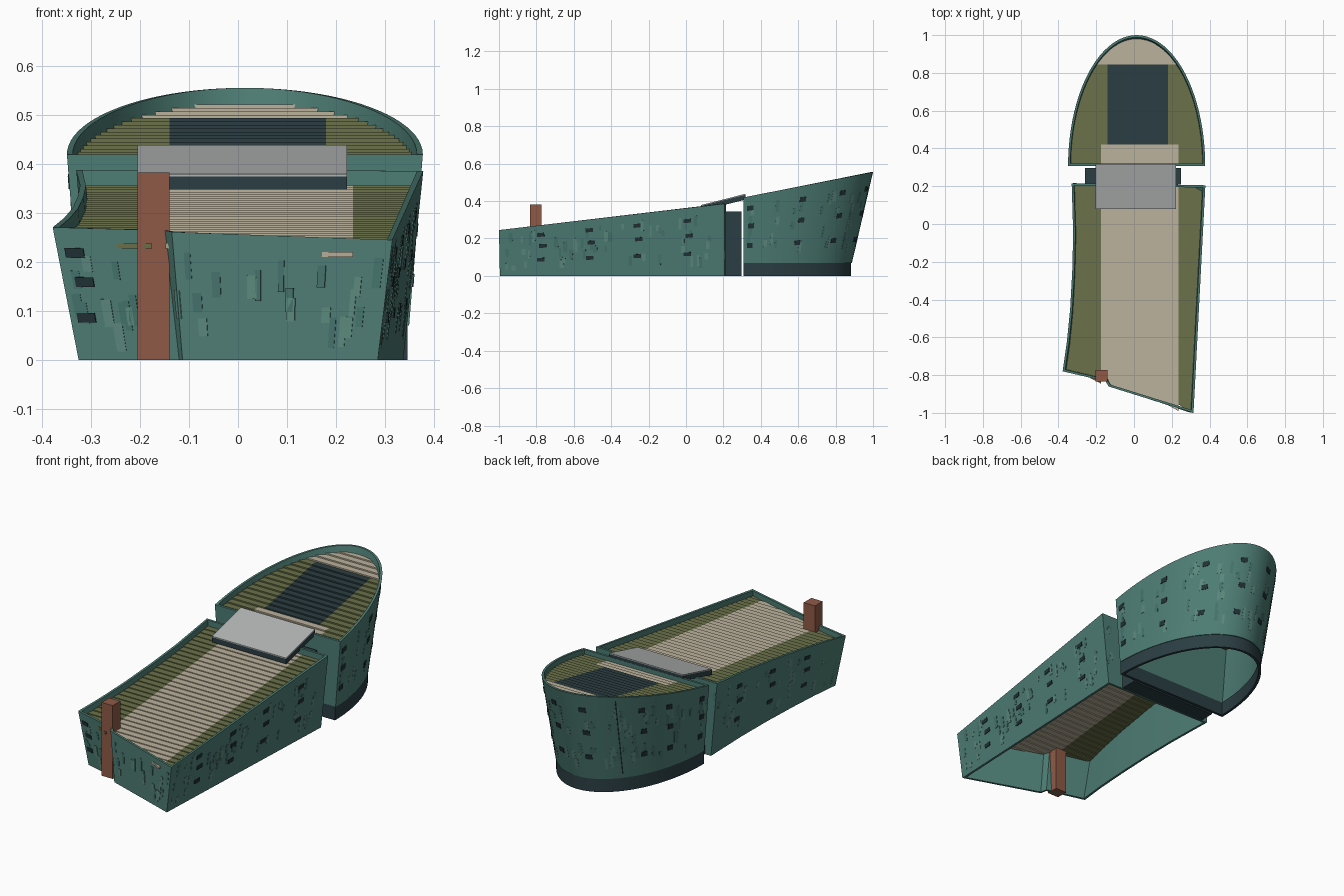
import bpy, bmesh, math, random
from mathutils import Vector

if "Cube" in bpy.data.objects:
    bpy.data.objects.remove(bpy.data.objects["Cube"])
random.seed(4)


def mat(name, c):
    m = bpy.data.materials.new(name)
    m.diffuse_color = (*c, 1)
    m.use_nodes = True
    m.node_tree.nodes["Principled BSDF"].inputs["Base Color"].default_value = m.diffuse_color
    return m


TEAL = mat("teal_cladding", (.075, .205, .175))
LIGHT = mat("light_cladding", (.105, .25, .205))
SHADE = mat("shaded_cladding", (.06, .17, .15))
DARK = mat("dark_slate", (.024, .048, .056))
GLASS = mat("window_dark", (.015, .03, .035))
BEIGE = mat("beige_deck", (.50, .445, .333))
OLIVE = mat("olive_planting", (.147, .165, .067))
BRICK = mat("brick", (.275, .102, .063))
GREY = mat("grey_roof", (.45, .46, .46))


def finish(bm, name, material, smooth=False):
    bmesh.ops.recalc_face_normals(bm, faces=bm.faces[:])
    me = bpy.data.meshes.new(name)
    bm.to_mesh(me)
    bm.free()
    me.materials.append(material)
    if smooth:
        me.shade_smooth()
        me.set_sharp_from_angle(angle=math.radians(30))
    ob = bpy.data.objects.new(name, me)
    bpy.context.collection.objects.link(ob)
    return ob


def prisms(name, material, pieces):
    """Each piece is a pair of matching quads: lower and upper."""
    bm = bmesh.new()
    for lo, hi in pieces:
        a = [bm.verts.new(p) for p in lo]
        b = [bm.verts.new(p) for p in hi]
        bm.faces.new(a[::-1])
        bm.faces.new(b)
        for i in range(4):
            j = (i + 1) % 4
            bm.faces.new((a[i], a[j], b[j], b[i]))
    return finish(bm, name, material)


def box(x0, x1, y0, y1, z0, z1, rise=0):
    q = [(x0, y0, 0), (x1, y0, 0), (x1, y1, rise), (x0, y1, rise)]
    return [(x, y, z + z0) for x, y, z in q], [(x, y, z + z1) for x, y, z in q]


class Shell:
    """Leaning wall ring ruled between a bottom and a top outline."""

    def __init__(self, bottom, top, zb, ztop):
        self.b = [Vector((x, y, zb)) for x, y in bottom]
        self.t = [Vector((x, y, ztop(y))) for x, y in top]
        self.n = len(top)
        self.cum = [0]
        for i in range(self.n):
            self.cum.append(self.cum[-1] + (self.t[(i + 1) % self.n] - self.t[i]).length)
        self.length = self.cum[-1]

    def wall(self, name, material, thick=.012):
        # outer and inner skins, joined at the rims; open underneath
        cols = []
        bm = bmesh.new()
        for i in range(self.n):
            p, c, q = self.t[i - 1], self.t[i], self.t[(i + 1) % self.n]
            d1, d2 = (c - p).to_2d().normalized(), (q - c).to_2d().normalized()
            n1, n2 = Vector((-d1.y, d1.x)), Vector((-d2.y, d2.x))
            o = ((n1 + n2) * thick / (1 + n1.dot(n2))).to_3d()
            cols.append([bm.verts.new(v) for v in (self.b[i], c, c + o, self.b[i] + o)])
        for i in range(self.n):
            a, b = cols[i], cols[(i + 1) % self.n]
            for k in range(4):
                m = (k + 1) % 4
                bm.faces.new((a[k], b[k], b[m], a[m]))
        return finish(bm, name, material, True)

    def pt(self, u, v):
        u %= self.length
        i = max(k for k in range(self.n) if self.cum[k] <= u)
        f = (u - self.cum[i]) / (self.cum[i + 1] - self.cum[i])
        j = (i + 1) % self.n
        return self.b[i].lerp(self.b[j], f).lerp(self.t[i].lerp(self.t[j], f), v)

    def nearest(self, x, y):
        us = [self.length * k / 500 for k in range(500)]
        return min(us, key=lambda u: (self.pt(u, 1).to_2d() - Vector((x, y))).length)

    def patch(self, u, v, w, h, out):
        p0, p1 = self.pt(u, 0), self.pt(u, 1)
        dv = h / (p1 - p0).length / 2
        q = [self.pt(u + a * w / 2, v + b * dv) for a, b in ((-1, -1), (1, -1), (1, 1), (-1, 1))]
        n = (q[1] - q[0]).cross(q[3] - q[0]).normalized()
        return [p - n * .005 for p in q], [p + n * out for p in q]

    def xrange(self, y):
        ring = [b.lerp(t, .92) for b, t in zip(self.b, self.t)]
        ys = [p.y for p in ring]
        y = min(max(y, min(ys) + .002), max(ys) - .002)
        xs = []
        for i in range(self.n):
            a, b = ring[i - 1], ring[i]
            if (a.y - y) * (b.y - y) < 0:
                xs.append(a.x + (b.x - a.x) * (y - a.y) / (b.y - a.y))
        return min(xs) + .004, max(xs) - .004


def deck(prefix, shell, y0, y1, count, ztop, zones):
    """Stepped roof strips, split across x into coloured zones."""
    groups = {}
    for i in range(count):
        a, b = y0 + (y1 - y0) * i / count, y0 + (y1 - y0) * (i + 1) / count
        z = ztop((a + b) / 2) - .028
        (l0, r0), (l1, r1) = shell.xrange(a), shell.xrange(b)
        for x0, x1, m in zones((a + b) / 2):
            c = [min(max(v, x0), x1) for v in (l0, r0, r1, l1)]
            if max(c[1] - c[0], c[2] - c[3]) < 1e-4:
                continue
            q = list(zip(c, (a, a, b, b)))
            groups.setdefault(m, []).append(([(x, y, z - .01) for x, y in q],
                                             [(x, y, z) for x, y in q]))
    for m, g in groups.items():
        prisms(prefix + "_" + m.name, m, g)


# Front wing walls
zf = lambda y: .245 + .117 * (y + 1)
top = [(-.378, -.78), (-.15, -.833), (-.135, -.86), (.315, -1), (.378, .205), (-.33, .215),
       (-.322, -.05), (-.327, -.25), (-.338, -.45), (-.355, -.62)]
bot = [(-.325, -.77), (-.12, -.825), (-.113, -.86), (.285, -.995), (.337, .205), (-.295, .215),
       (-.288, -.05), (-.29, -.25), (-.298, -.45), (-.309, -.62)]
front = Shell(bot, top, 0, zf)
front.wall("front_wing_wall", TEAL)

# Rear wing walls with a rounded, outward-leaning end
zr = lambda y: .42 + .196 * (y - .31)
SEG = 44


def arc(hw, y0, y1):
    return [(.014 + hw * math.cos(math.pi * k / SEG), y0 + (y1 - y0) * math.sin(math.pi * k / SEG))
            for k in range(SEG + 1)]


rear = Shell(arc(.335, .307, .887), arc(.363, .307, 1), .07, zr)
rear.wall("rear_wing_wall", TEAL)
plinth = Shell(arc(.332, .307, .882), arc(.332, .307, .882), 0, lambda y: .072)
plinth.wall("rear_plinth", DARK, .014)

# Stepped roofs
sides = lambda l, r, m: [(-9, l, OLIVE), (l, r, m), (r, 9, OLIVE)]
deck("front_roof", front, -.99, .206, 33, zf, lambda y: sides(-.175, .235, BEIGE))
deck("rear_roof", rear, .314, .986, 19, zr,
     lambda y: sides(-.175, .235, BEIGE) if y < .42 else
     sides(-.14, .18, DARK) if y < .86 else [(-9, 9, BEIGE)])

# Link block and sloping canopy between the wings
prisms("link_block", DARK, [box(-.26, .25, .208, .297, 0, .345)])
prisms("canopy_body", DARK, [box(-.205, .222, .08, .318, .348, .374, .06)])
prisms("canopy_top", GREY, [box(-.205, .222, .08, .318, .374, .379, .06)])

# Chimney
prisms("chimney", BRICK, [box(-.205, -.14, -.835, -.772, 0, .383)])

# Windows
wins = []
for y in (-.78, -.52, -.26, .01):
    for x in (-.34, .35):
        for k, v in enumerate((.32, .59, .81)):
            wins.append(front.patch(front.nearest(x, y) + (.01 if k == 1 else 0), v, .04, .02, .003))
for deg in (3, 28, 52, 78, 104, 140, 156, 176):
    a = math.radians(deg)
    u = rear.nearest(.014 + .363 * math.cos(a), .31 + .69 * math.sin(a))
    u = min(max(u, .03), rear.cum[SEG] - .03)
    for k, v in enumerate((.26, .55, .82)):
        wins.append(rear.patch(u + (.006 if k == 1 else 0), v, .036, .026, .003))
prisms("windows", GLASS, wins)
prisms("wall_seam", GLASS, [rear.patch(rear.nearest(-.2, .87), .5, .006, .42, .002)])

# Scattered cladding panels
for m in (LIGHT, SHADE):
    ps = []
    for s, n in ((front, 75), (rear, 45)):
        end = s.length if s is front else s.cum[SEG]
        for _ in range(n):
            ps.append(s.patch(random.uniform(.02, end - .02), random.uniform(.16, .84),
                              random.uniform(.012, .022), random.uniform(.03, .065), .001))
    prisms(m.name + "_panels", m, ps)
